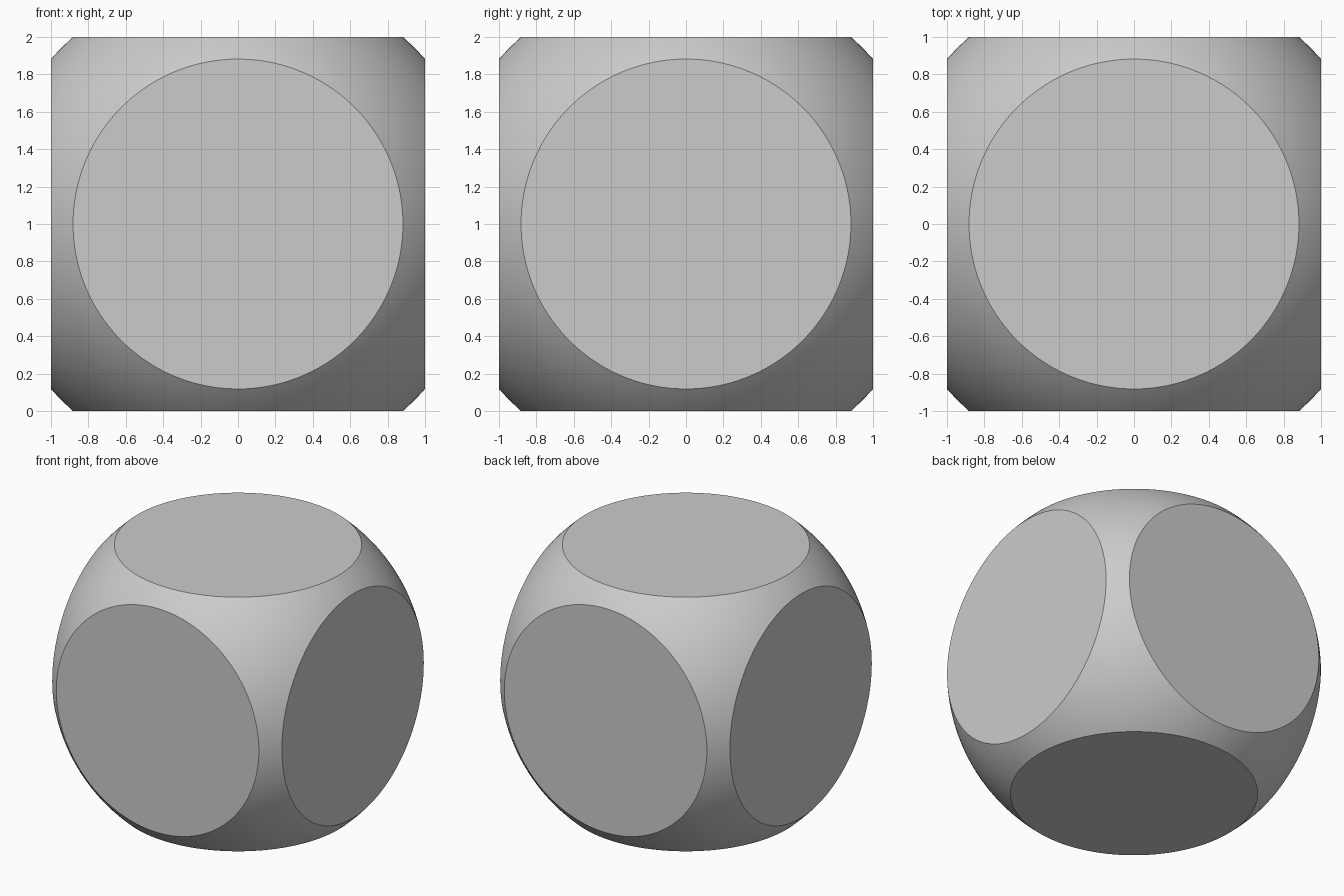
import bpy, bmesh, math
from mathutils import Vector

if "Cube" in bpy.data.objects:
    bpy.data.objects.remove(bpy.data.objects["Cube"])

RADIUS = 4 / 3                          # ball radius
RIM = math.sqrt(RADIUS ** 2 - 1)        # radius of each flat disc

grey = bpy.data.materials.new("light grey")
grey.diffuse_color = (0.6, 0.6, 0.6, 1)
grey.use_nodes = True
grey.node_tree.nodes["Principled BSDF"].inputs["Base Color"].default_value = grey.diffuse_color

# Ball
bm = bmesh.new()
bmesh.ops.create_icosphere(bm, subdivisions=6, radius=RADIUS)
for f in bm.faces:
    f.smooth = True

# Six flat discs sliced off the ball
for axis in range(3):
    for side in (-1, 1):
        n = Vector((0, 0, 0))
        n[axis] = side
        cut = bmesh.ops.bisect_plane(
            bm, geom=bm.verts[:] + bm.edges[:] + bm.faces[:], dist=0.006,
            plane_co=n, plane_no=n, clear_outer=True)["geom_cut"]
        rim = [v for v in cut if isinstance(v, bmesh.types.BMVert)]
        # true up the rim to an exact circle, then merge crowded points
        for v in rim:
            flat = v.co - n * v.co.dot(n)
            v.co = n + flat.normalized() * RIM
        bmesh.ops.remove_doubles(bm, verts=rim, dist=0.008)
        edges = [e for e in bm.edges if e.is_boundary]
        for f in bmesh.ops.holes_fill(bm, edges=edges, sides=0)["faces"]:
            f.smooth = False
            for e in f.edges:
                e.smooth = False

bmesh.ops.recalc_face_normals(bm, faces=bm.faces[:])
bmesh.ops.translate(bm, verts=bm.verts[:], vec=(0, 0, 1))

mesh = bpy.data.meshes.new("flattened_ball")
bm.to_mesh(mesh)
bm.free()
mesh.materials.append(grey)
ball = bpy.data.objects.new("flattened_ball", mesh)
bpy.context.collection.objects.link(ball)
